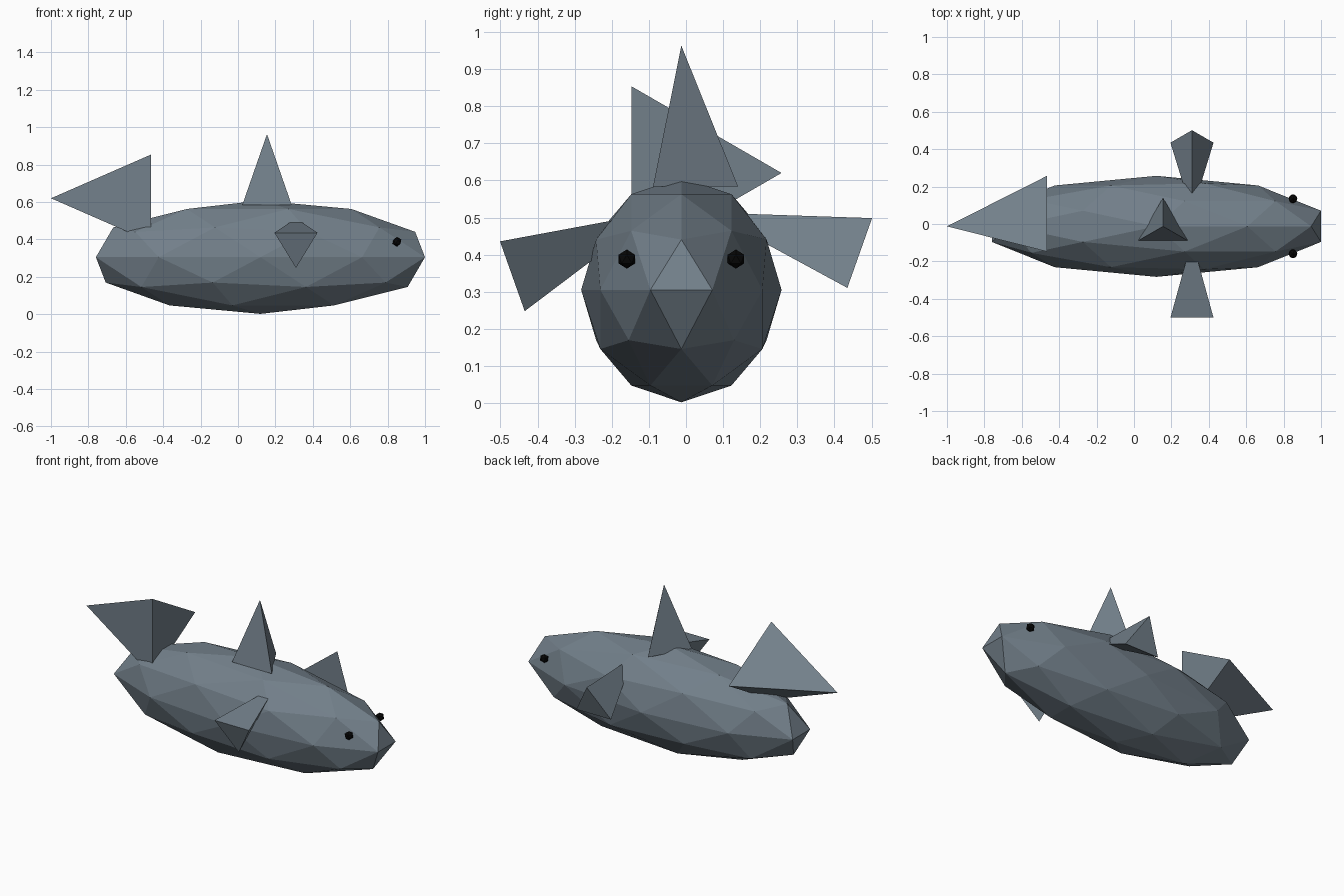
import bpy
from math import radians

cube = bpy.data.objects.get("Cube")
if cube:
    bpy.data.objects.remove(cube, do_unlink=True)

MID_Y = -0.0125


def material(name, colour):
    mat = bpy.data.materials.new(name)
    mat.use_nodes = True
    mat.diffuse_color = (*colour, 1)
    mat.node_tree.nodes["Principled BSDF"].inputs["Base Color"].default_value = (*colour, 1)
    return mat


slate = material("slate grey", (0.17, 0.215, 0.255))
black = material("eye black", (0.002, 0.002, 0.002))


def finish(name, mat):
    obj = bpy.context.object
    obj.name = obj.data.name = name
    obj.data.materials.append(mat)
    return obj


def ball(name, location, scale, subdivisions, mat):
    bpy.ops.mesh.primitive_ico_sphere_add(subdivisions=subdivisions, radius=1, location=location)
    obj = finish(name, mat)
    obj.scale = scale


def fin(name, base_centre, radius, length, tilt):
    """Three-sided cone placed by the centre of its base, turned by tilt (degrees)."""
    bpy.ops.mesh.primitive_cone_add(vertices=3, radius1=radius, depth=length)
    obj = finish(name, slate)
    for v in obj.data.vertices:
        v.co.z += length / 2
    obj.location = base_centre
    obj.rotation_euler = [radians(a) for a in tilt]


# Faceted body
ball("body", (0.12, MID_Y, 0.305), (0.925, 0.27, 0.303), 2, slate)

# Eyes
for side, sign in (("left", 1), ("right", -1)):
    ball(side + "_eye", (0.85, MID_Y + sign * 0.147, 0.388), (0.026,) * 3, 1, black)

# Dorsal fin and tail
fin("dorsal_fin", (0.155, MID_Y, 0.583), 0.153, 0.38, (0, 0, 0))
fin("tail_fin", (-0.465, MID_Y, 0.62), 0.27, 0.535, (0, -90, 0))

# Side fins, with their broad ends outward
fin("right_fin", (0.31, -0.479, 0.373), 0.133, 0.42, (-70.5, 0, 0))
fin("left_fin", (0.31, 0.457, 0.373), 0.133, 0.42, (70.5, 0, 0))
